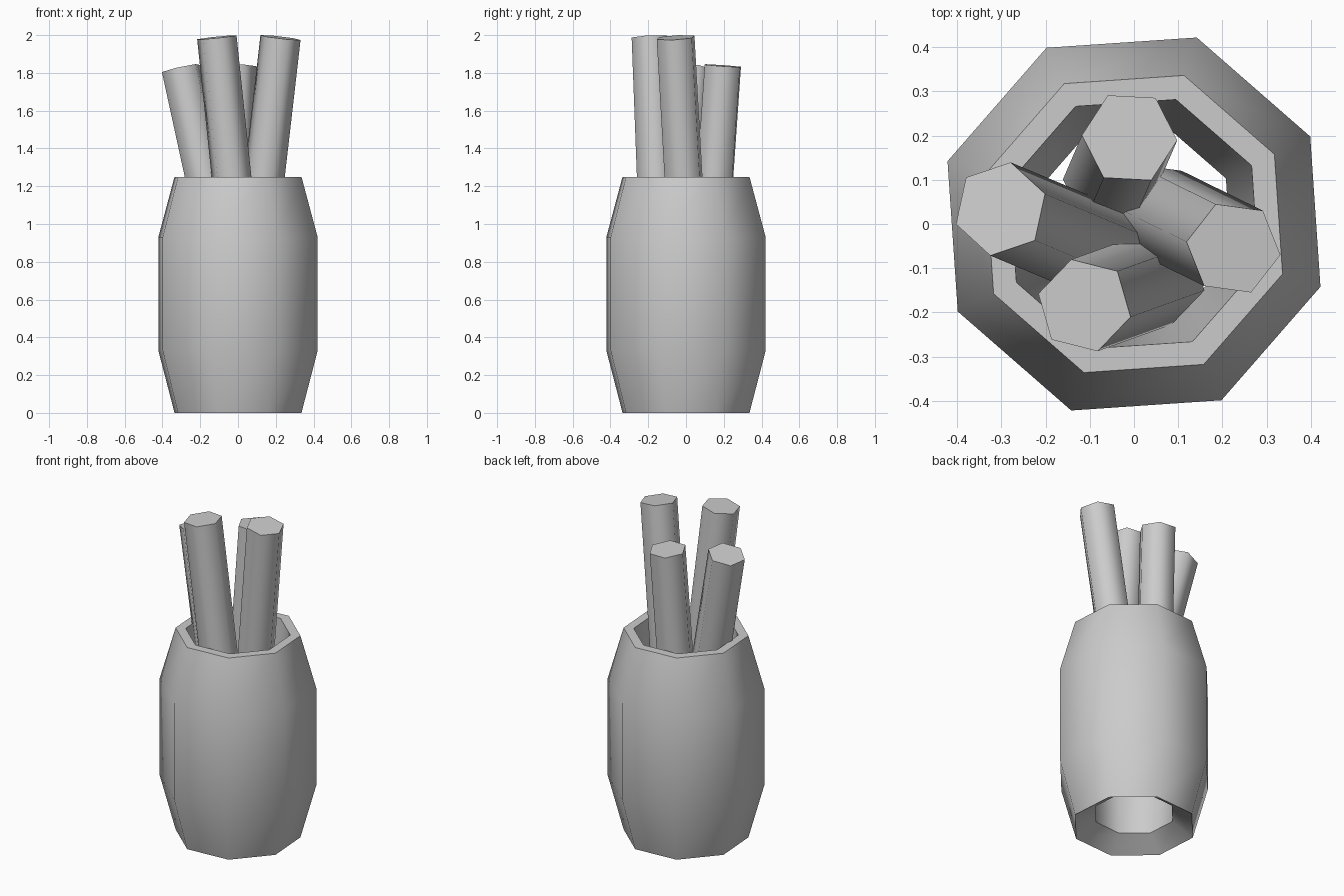
import bpy, bmesh, math
from mathutils import Vector, Matrix

if "Cube" in bpy.data.objects:
    bpy.data.objects.remove(bpy.data.objects["Cube"])


def finish(bm, name, angle):
    bmesh.ops.recalc_face_normals(bm, faces=bm.faces)
    me = bpy.data.meshes.new(name)
    bm.to_mesh(me)
    bm.free()
    ob = bpy.data.objects.new(name, me)
    bpy.context.collection.objects.link(ob)
    bpy.ops.object.select_all(action='DESELECT')
    ob.select_set(True)
    bpy.context.view_layer.objects.active = ob
    bpy.ops.object.shade_smooth_by_angle(angle=math.radians(angle))
    return ob


def lathe_loop(name, profile, sides, offset, angle):
    """Revolve a closed (radius, height) profile."""
    bm = bmesh.new()
    rings = []
    for r, z in profile:
        rings.append([bm.verts.new((r * math.cos(offset + math.tau * i / sides),
                                    r * math.sin(offset + math.tau * i / sides), z))
                      for i in range(sides)])
    for k, a in enumerate(rings):
        b = rings[(k + 1) % len(rings)]
        for i in range(sides):
            j = (i + 1) % sides
            bm.faces.new((a[i], a[j], b[j], b[i]))
    return finish(bm, name, angle)


def stick(name, bottom, top, first_angle, radius=0.108):
    """Six-sided rod with square-cut ends, leaning from bottom to top."""
    bottom, top = Vector(bottom), Vector(top)
    axis = top - bottom
    tilt = Vector((0, 0, 1)).rotation_difference(axis).to_matrix().to_4x4()
    place = (Matrix.Translation((bottom + top) / 2) @ tilt
             @ Matrix.Rotation(math.radians(first_angle), 4, 'Z'))
    bm = bmesh.new()
    bmesh.ops.create_cone(bm, cap_ends=True, segments=6, radius1=radius,
                          radius2=radius, depth=axis.length)
    # start the hexagon with a corner on local +x
    v = bm.verts[:][0].co
    bmesh.ops.rotate(bm, verts=bm.verts, matrix=Matrix.Rotation(-math.atan2(v.y, v.x), 3, 'Z'))
    bm.transform(place)
    return finish(bm, name, 61)


# Hollow eight-sided barrel, recessed opening underneath
barrel = [(0.3545, 0), (0.445, 0.33), (0.445, 0.93), (0.3545, 1.25),
          (0.297, 1.25), (0.232, 0.08)]
lathe_loop("barrel", barrel, 8, math.radians(26.4), 46)

# Sticks standing in the barrel
stick("front_stick", (0.055, -0.124, 0.40), (-0.112, -0.184, 1.988), -14)
stick("right_stick", (0.042, 0.035, 0.40), (0.225, -0.055, 1.987), -8)
stick("left_stick", (0.008, -0.096, 0.40), (-0.302, 0.034, 1.823), -42)
stick("back_stick", (-0.053, 0.095, 0.40), (-0.010, 0.195, 1.838), -3)
